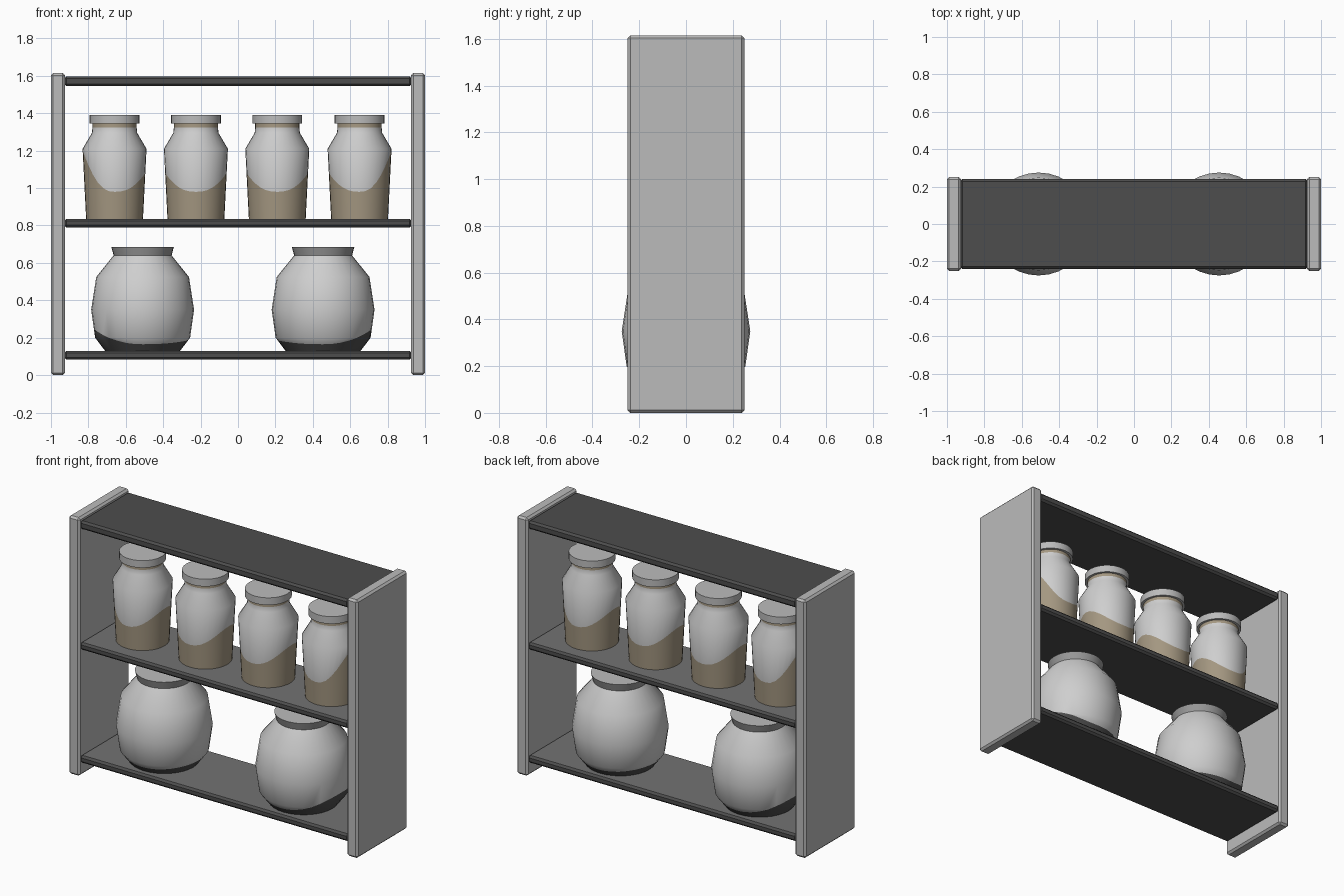
import bpy, bmesh, math
from mathutils import Vector

if "Cube" in bpy.data.objects:
    bpy.data.objects.remove(bpy.data.objects["Cube"])


def material(name, color):
    m = bpy.data.materials.new(name)
    m.use_nodes = True
    m.diffuse_color = (*color, 1)
    m.node_tree.nodes["Principled BSDF"].inputs["Base Color"].default_value = (*color, 1)
    return m


PANEL = material("light grey panel", (0.50, 0.50, 0.50))
DARK = material("charcoal", (0.075, 0.075, 0.075))
SHELF_TOP = material("mid grey shelf top", (0.17, 0.17, 0.17))
GLASS = material("pale jar", (0.62, 0.62, 0.62))
SAND = material("sand", (0.37, 0.31, 0.22))
RIM = material("rim grey", (0.32, 0.32, 0.32))


def finish(bm, name, mats, smooth=False):
    bmesh.ops.recalc_face_normals(bm, faces=bm.faces)
    me = bpy.data.meshes.new(name)
    bm.to_mesh(me)
    bm.free()
    for m in mats:
        me.materials.append(m)
    ob = bpy.data.objects.new(name, me)
    bpy.context.collection.objects.link(ob)
    if smooth:
        bpy.ops.object.select_all(action='DESELECT')
        ob.select_set(True)
        bpy.context.view_layer.objects.active = ob
        bpy.ops.object.shade_smooth_by_angle(angle=math.radians(50))
    return ob


def board(name, center, size, mats, bevel=0.012):
    """Chamfered board; a second material goes on its upper face."""
    bm = bmesh.new()
    bmesh.ops.create_cube(bm, size=1)
    for v in bm.verts:
        v.co = Vector(center) + Vector([c * s for c, s in zip(v.co, size)])
    bmesh.ops.bevel(bm, geom=bm.edges[:], offset=bevel, segments=1, affect='EDGES')
    bm.normal_update()
    if len(mats) > 1:
        for f in bm.faces:
            f.material_index = int(f.normal.z > 0.9)
    return finish(bm, name, mats)


def radius_at(profile, z):
    for (z0, r0), (z1, r1) in zip(profile, profile[1:]):
        if z <= z1:
            return r0 + (r1 - r0) * (z - z0) / (z1 - z0)
    return profile[-1][1]


def jar(name, x, profile, level, mats, neck=None, sides=32):
    """Turned body, split into two colours along the height level(angle)."""
    bm = bmesh.new()
    columns = []
    for i in range(sides):
        a = 2 * math.pi * i / sides
        b = level(a)
        zs = [min(z, b) for z, r in profile] + [max(z, b) for z, r in profile]
        columns.append([bm.verts.new((x + radius_at(profile, z) * math.cos(a),
                                      radius_at(profile, z) * math.sin(a), z)) for z in zs])
    n = len(profile)
    for i in range(sides):
        p, q = columns[i], columns[(i + 1) % sides]
        for j in range(2 * n - 1):
            f = bm.faces.new((p[j], q[j], q[j + 1], p[j + 1]))
            f.material_index = 0 if j >= n else 1
            if neck and min(v.co.z for v in f.verts) >= neck:
                f.material_index = 1
    bm.faces.new([c[0] for c in columns]).material_index = 1
    bm.faces.new([c[-1] for c in columns])
    bmesh.ops.remove_doubles(bm, verts=bm.verts[:], dist=0.0002)
    return finish(bm, name, mats, True)


def lid(name, x, z0, z1, r0, r1, mats):
    """Round cap; a second material goes on its flat top."""
    bm = bmesh.new()
    bmesh.ops.create_cone(bm, cap_ends=True, segments=32, radius1=r0, radius2=r1, depth=z1 - z0)
    bmesh.ops.translate(bm, verts=bm.verts[:], vec=(x, 0, (z0 + z1) / 2))
    bm.normal_update()
    if len(mats) > 1:
        for f in bm.faces:
            f.material_index = int(f.normal.z > 0.9)
    return finish(bm, name, mats, True)


def wave(base, right, left):
    """Filling height that climbs towards the two sides."""
    def level(a):
        c = math.cos(a)
        return base + (right if c > 0 else left) * abs(c) ** 2.5
    return level


# Frame: two end panels and three shelves
for side, s in (("left", 1), ("right", -1)):
    board(side + "_panel", (s * 0.9625, 0, 0.8075), (0.075, 0.5, 1.615), [PANEL])
board("top_shelf", (0, 0, 1.571), (1.86, 0.48, 0.052), [DARK])
board("middle_shelf", (0, 0, 0.813), (1.86, 0.48, 0.046), [DARK, SHELF_TOP])
board("bottom_shelf", (0, 0, 0.106), (1.86, 0.48, 0.046), [DARK, SHELF_TOP])

# Small storage jars on the middle shelf
small = [(0.835, 0.152), (1.21, 0.171), (1.295, 0.121), (1.325, 0.118), (1.35, 0.118)]
for i, x in enumerate((-0.66, -0.225, 0.21, 0.65)):
    level = wave(0.98, 0.22 if i == 3 else 0.10, 0.22 if i == 0 else 0.10)
    jar(f"small_jar_{i + 1}", x, small, level, [GLASS, SAND], neck=1.32)
    lid(f"small_jar_lid_{i + 1}", x, 1.345, 1.39, 0.133, 0.133, [PANEL])

# Round jars on the bottom shelf
big = [(0.129, 0.2), (0.2, 0.254), (0.35, 0.275), (0.525, 0.248), (0.64, 0.155), (0.65, 0.15)]
for i, x in enumerate((-0.51, 0.455)):
    level = wave(0.165, 0.08 if i else 0.02, 0.02 if i else 0.08)
    jar(f"round_jar_{i + 1}", x, big, level, [GLASS, DARK])
    lid(f"round_jar_rim_{i + 1}", x, 0.64, 0.685, 0.155, 0.167, [RIM, PANEL])
